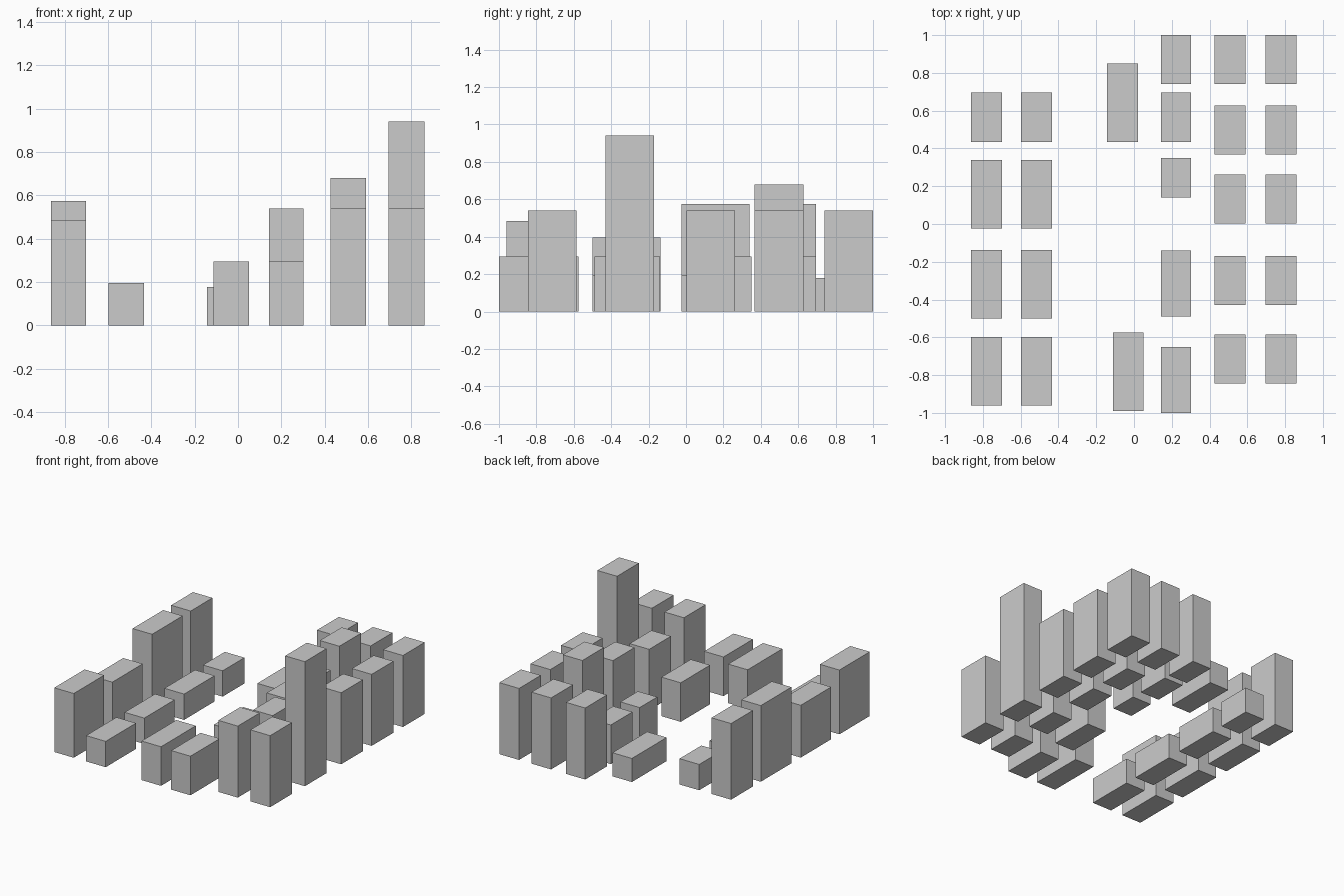
import bpy
import bmesh
from mathutils import Matrix, Vector

if "Cube" in bpy.data.objects:
    bpy.data.objects.remove(bpy.data.objects["Cube"])


def block(name, x0, x1, y0, y1, h):
    """Plain box building standing on the ground."""
    bm = bmesh.new()
    centre = Matrix.Translation(Vector(((x0 + x1) / 2, (y0 + y1) / 2, h / 2)))
    bmesh.ops.create_cube(bm, size=1, matrix=centre @ Matrix.Diagonal((x1 - x0, y1 - y0, h, 1)))
    mesh = bpy.data.meshes.new(name)
    bm.to_mesh(mesh)
    bm.free()
    bpy.context.collection.objects.link(bpy.data.objects.new(name, mesh))


def row(name, x0, x1, spans, heights):
    """Row of buildings sharing one x range, listed back to front."""
    for i, ((y0, y1), h) in enumerate(zip(spans, heights), 1):
        block(f"{name}_{i}", x0, x1, y0, y1, h)


# Left side of the street: tall outer row and low inner row
left = [(0.435, 0.695), (-0.025, 0.34), (-0.50, -0.137), (-0.96, -0.598)]
row("left_outer_building", -0.863, -0.70, left, [0.575, 0.575, 0.395, 0.485])
row("left_inner_building", -0.597, -0.433, left, [0.195] * 4)

# Low long buildings beside the street
block("back_street_building", -0.143, 0.02, 0.435, 0.85, 0.178)
block("front_street_building", -0.112, 0.05, -0.99, -0.575, 0.295)

# Right inner row
inner = [(0.74, 1.0), (0.435, 0.695), (0.14, 0.35), (-0.49, -0.14), (-1.0, -0.65)]
row("right_inner_building", 0.142, 0.303, inner, [0.54, 0.295, 0.295, 0.295, 0.295])

# Right middle and outer rows, with the tower in the outer row
right = [(0.74, 1.0), (0.367, 0.627), (0.003, 0.263), (-0.43, -0.17), (-0.845, -0.585)]
row("right_middle_building", 0.427, 0.59, right, [0.54, 0.68, 0.54, 0.46, 0.54])
row("right_outer_building", 0.695, 0.86, right, [0.54, 0.54, 0.54, 0.94, 0.54])
